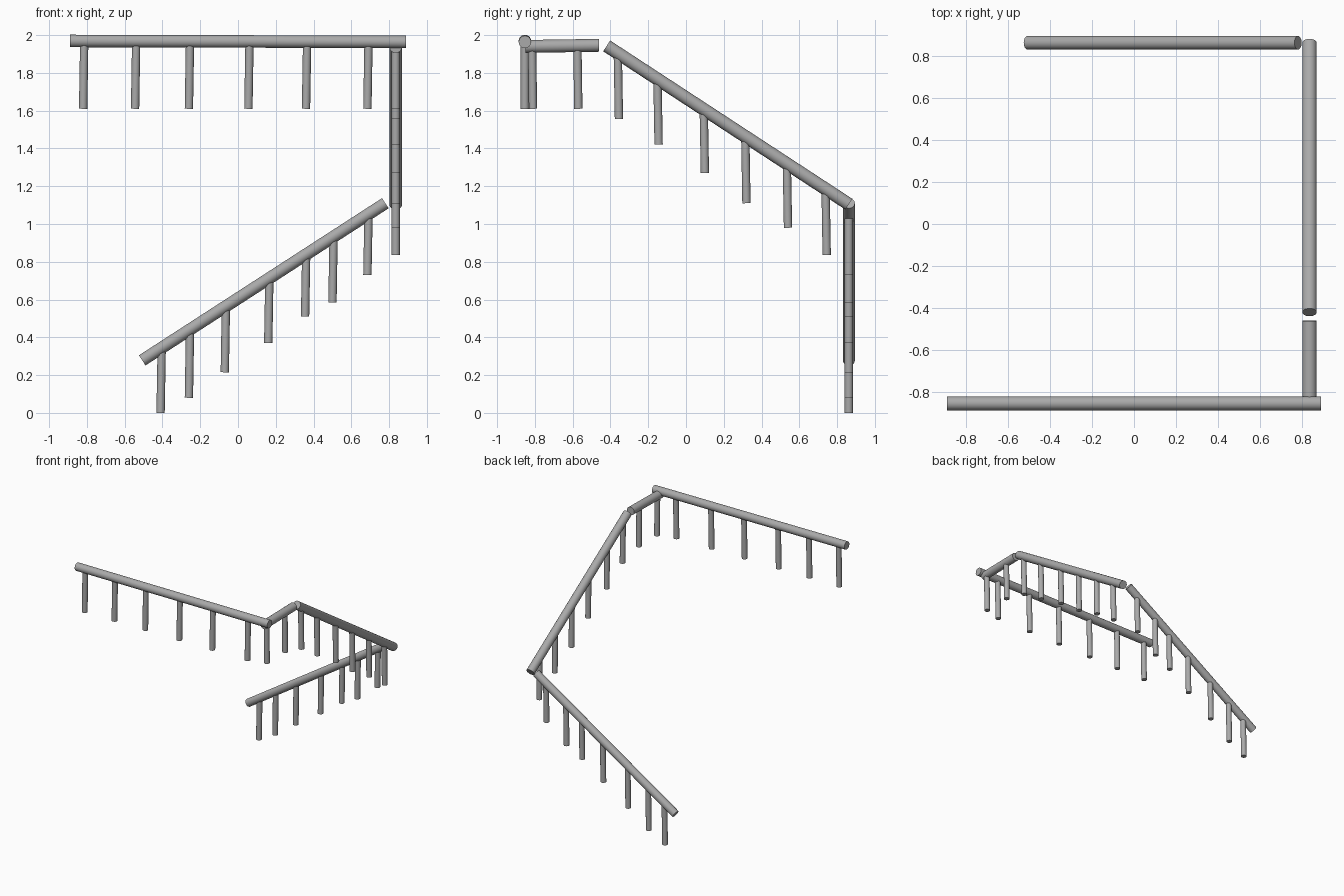
import bpy
from mathutils import Vector

cube = bpy.data.objects.get("Cube")
if cube:
    bpy.data.objects.remove(cube, do_unlink=True)

steel = bpy.data.materials.new("brushed grey metal")
steel.use_nodes = True
GREY = (0.4, 0.4, 0.4, 1)
steel.diffuse_color = GREY
steel.node_tree.nodes["Principled BSDF"].inputs["Base Color"].default_value = GREY


def rod(name, a, b, radius):
    """Capped round bar running from a to b."""
    a, b = Vector(a), Vector(b)
    axis = b - a
    bpy.ops.mesh.primitive_cylinder_add(vertices=24, radius=radius, depth=axis.length,
                                        location=(a + b) / 2)
    ob = bpy.context.object
    ob.name = name
    ob.rotation_euler = axis.to_track_quat('Z', 'Y').to_euler()
    ob.data.materials.append(steel)
    bpy.ops.object.shade_smooth_by_angle()
    return ob


def railing(name, a, b, radius, axis, lean, posts):
    """Handrail from a to b with posts given as (position along axis, foot height)."""
    a, b = Vector(a), Vector(b)
    rod(name + "_handrail", a, b, radius)
    for i, (pos, foot_z) in enumerate(posts, 1):
        top = a.lerp(b, (pos - a[axis]) / (b[axis] - a[axis]))
        foot = top.copy()
        foot.z = foot_z
        top[axis] += lean
        rod(f"{name}_post_{i}", foot, top, 0.022)


# Level landing rail along the front
railing("front", (-0.89, -0.853, 1.969), (0.89, -0.853, 1.964), 0.033, 0, 0.006,
        [(x, 1.61) for x in (-0.82, -0.545, -0.26, 0.055, 0.36, 0.685)])

# Short level rail on the left side
railing("side_landing", (0.835, -0.85, 1.94), (0.835, -0.46, 1.946), 0.034, 1, -0.005,
        [(-0.81, 1.61), (-0.57, 1.61)])

# Upper stair rail descending to the back
railing("upper_stair", (0.835, -0.42, 1.943), (0.835, 0.862, 1.105), 0.034, 1, -0.006,
        [(-0.355, 1.555), (-0.145, 1.42), (0.10, 1.27),
         (0.32, 1.11), (0.54, 0.98), (0.745, 0.835)])

# Lower stair rail descending along the back
railing("lower_stair", (0.78, 0.862, 1.11), (-0.507, 0.862, 0.278), 0.032, 0, 0.006,
        [(0.685, 0.73), (0.50, 0.585), (0.355, 0.51), (0.16, 0.37),
         (-0.07, 0.215), (-0.26, 0.08), (-0.41, 0.0)])
